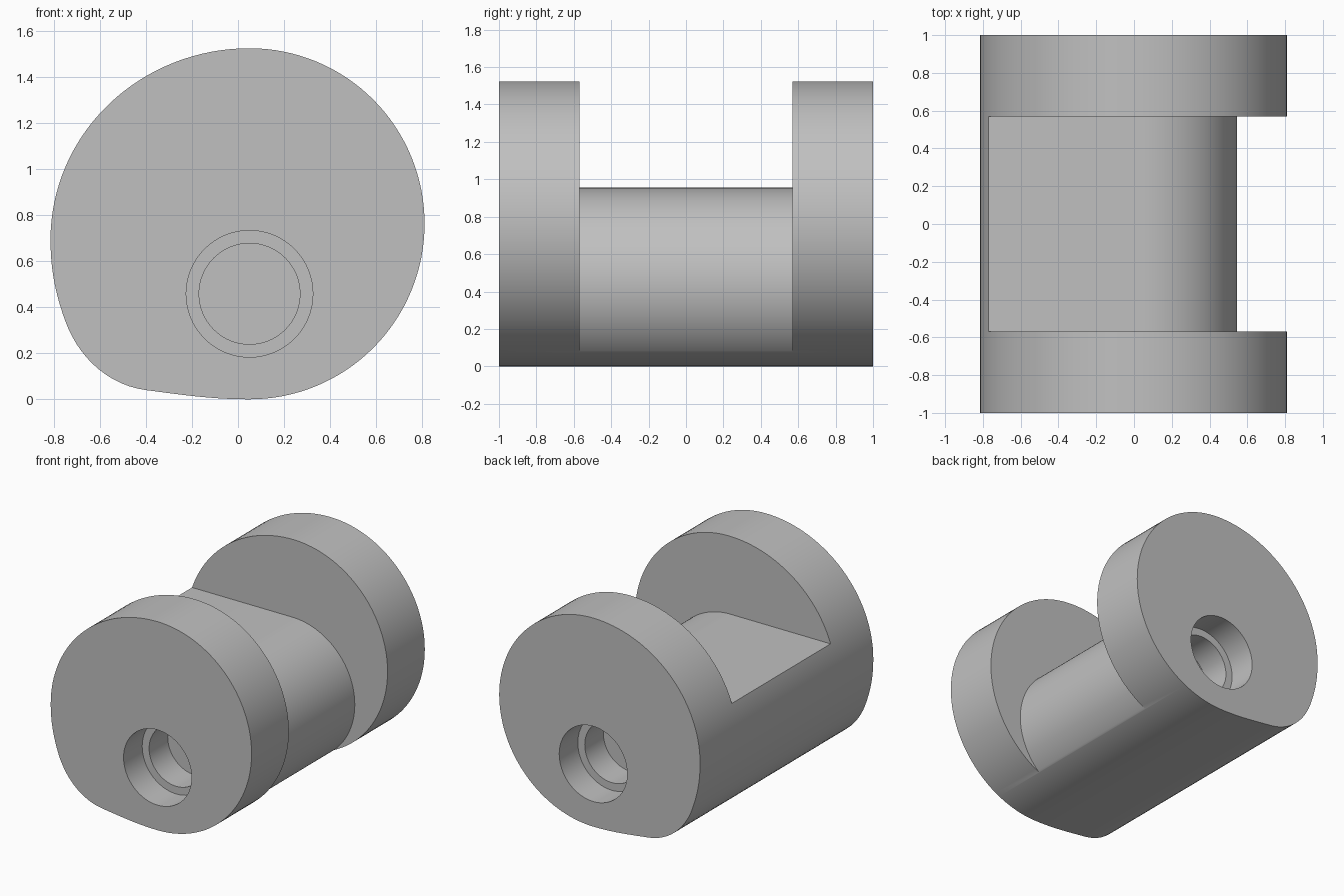
import bpy
import bmesh
from math import cos, sin, radians
from mathutils import Vector
from mathutils.geometry import interpolate_bezier

cube = bpy.data.objects.get("Cube")
if cube:
    bpy.data.objects.remove(cube, do_unlink=True)

grey = bpy.data.materials.new("plain grey")
grey.use_nodes = True
colour = (0.53, 0.53, 0.53, 1)
grey.diffuse_color = colour
grey.node_tree.nodes["Principled BSDF"].inputs["Base Color"].default_value = colour


def arc(cx, cz, rx, rz, start, end, steps):
    """Points of an elliptical arc in the x-z plane."""
    angles = [radians(start + (end - start) * i / steps) for i in range(steps + 1)]
    return [(cx + rx * cos(a), cz + rz * sin(a)) for a in angles]


def bezier(p, p_dir, q, q_dir, steps=14):
    """Smooth span between two points with given tangents."""
    p, q = Vector(p), Vector(q)
    reach = (q - p).length * 0.36
    a = p + Vector(p_dir).normalized() * reach
    b = q - Vector(q_dir).normalized() * reach
    return [(v.x, v.y) for v in interpolate_bezier(p, a, b, q, steps)]


def prism(name, outline, y0, y1):
    """Extrude an x-z outline along y."""
    bm = bmesh.new()
    face = bm.faces.new([bm.verts.new((x, y0, z)) for x, z in outline])
    moved = bmesh.ops.extrude_face_region(bm, geom=[face])["geom"]
    verts = [v for v in moved if isinstance(v, bmesh.types.BMVert)]
    bmesh.ops.translate(bm, verts=verts, vec=(0, y1 - y0, 0))
    bmesh.ops.recalc_face_normals(bm, faces=bm.faces)
    mesh = bpy.data.meshes.new(name)
    bm.to_mesh(mesh)
    bm.free()
    mesh.materials.append(grey)
    ob = bpy.data.objects.new(name, mesh)
    bpy.context.collection.objects.link(ob)
    return ob


def cut(target, cutter):
    """Subtract the cutter and discard it."""
    cutter.hide_render = True
    mod = target.modifiers.new("cut", "BOOLEAN")
    mod.operation = "DIFFERENCE"
    mod.solver = "EXACT"
    mod.object = cutter
    bpy.context.view_layer.objects.active = target
    bpy.ops.object.modifier_apply(modifier=mod.name)
    bpy.data.objects.remove(cutter, do_unlink=True)


# Outer section: round right side, fuller upper left, rounded lower left corner
left, corner_a, corner_b, base = (-0.814, 0.694), (-0.75, 0.34), (-0.4, 0.04), (0.05, 0)
outline = arc(0.05, 0.762, 0.76, 0.762, -90, 90, 64)
outline += arc(0.05, 0.694, 0.864, 0.83, 90, 180, 32)[1:]
outline += bezier(left, (0, -1), corner_a, (0.34, -0.94))[1:]
outline += bezier(corner_a, (0.34, -0.94), corner_b, (0.99, -0.13))[1:]
outline += bezier(corner_b, (0.99, -0.13), base, (1, 0))[1:-1]
body = prism("spool_body", outline, -1, 1)

# Channel between the end discs leaves a neck with a flat top and a round side
channel = [(-1.2, 0.955)] + arc(0.04, 0.45, 0.505, 0.505, 90, -60, 56)
channel += [(1.2, channel[-1][1]), (1.2, 1.8), (-1.2, 1.8)]
cut(body, prism("channel_cutter", channel, -0.57, 0.57))

# Stepped blind bore in each end
for side in (-1, 1):
    for radius, depth in ((0.275, 0.215), (0.219, 0.43)):
        circle = arc(0.05, 0.458, radius, radius, 0, 360, 64)[:-1]
        cut(body, prism("bore_cutter", circle, side * 1.1, side * (1 - depth)))

# Smooth curved walls, sharp rims
bpy.ops.object.select_all(action="DESELECT")
body.select_set(True)
bpy.context.view_layer.objects.active = body
bpy.ops.object.shade_smooth_by_angle(angle=radians(30))
